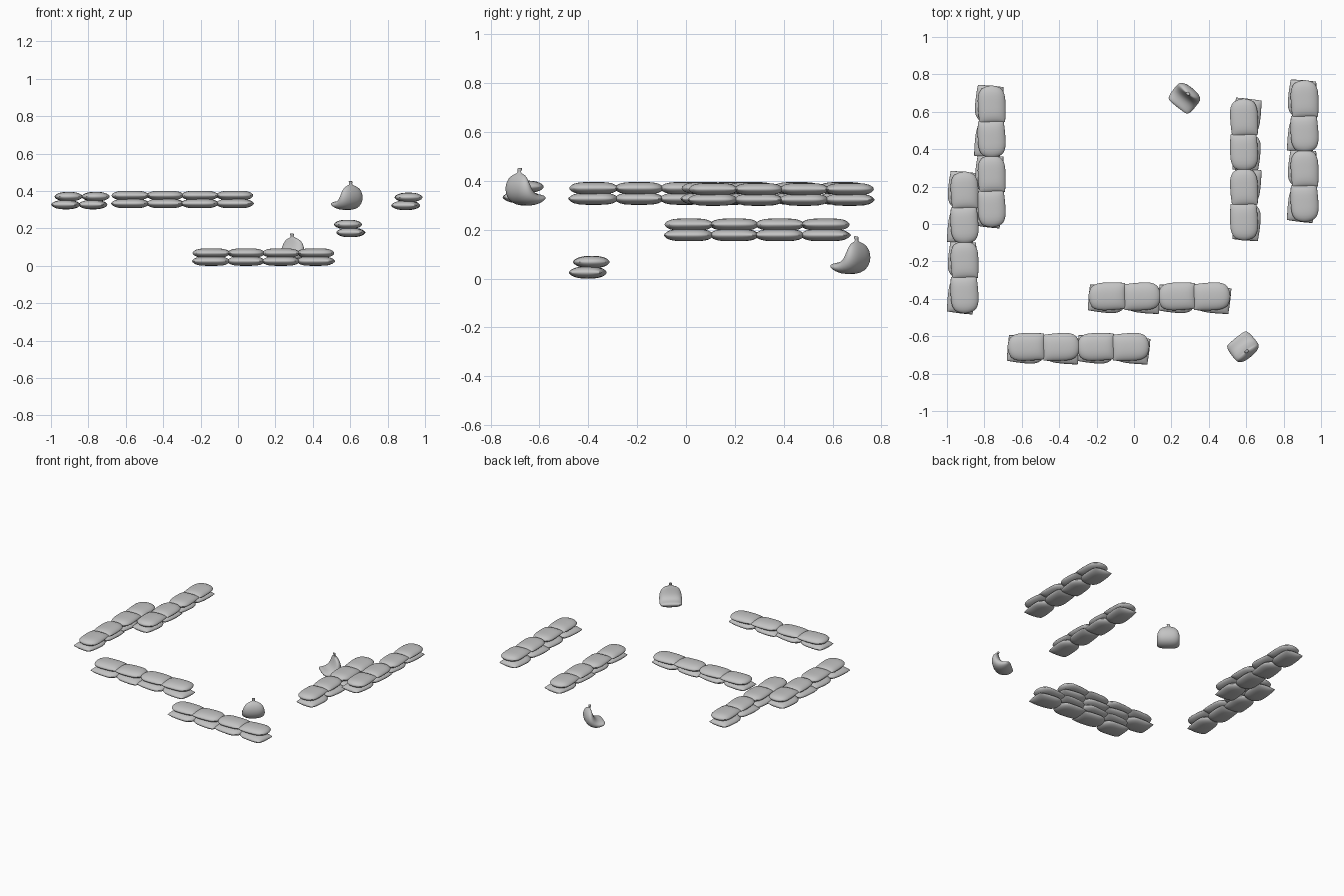
import bpy, bmesh, math
from mathutils import Matrix, Vector

cube = bpy.data.objects.get("Cube")
if cube:
    bpy.data.objects.remove(cube, do_unlink=True)

canvas = bpy.data.materials.new("grey_canvas")
canvas.use_nodes = True
GREY = (0.55, 0.55, 0.55, 1)
canvas.diffuse_color = GREY
canvas.node_tree.nodes["Principled BSDF"].inputs["Base Color"].default_value = GREY


def finish(bm, name):
    bmesh.ops.remove_doubles(bm, verts=bm.verts, dist=0.0004)
    bmesh.ops.recalc_face_normals(bm, faces=bm.faces)
    mesh = bpy.data.meshes.new(name)
    bm.to_mesh(mesh)
    bm.free()
    mesh.materials.append(canvas)
    for p in mesh.polygons:
        p.use_smooth = True
    obj = bpy.data.objects.new(name, mesh)
    bpy.context.collection.objects.link(obj)
    return obj


# Pillow-shaped bag: square sewn end at -x, rounded end at +x
def add_bag(bm, matrix, length=0.2, width=0.148, height=0.05, n=14):
    def point(i, j, side):
        t = math.sin(math.pi * (i / n - 0.5))
        v = math.sin(math.pi * (j / n - 0.5))
        if t > 0:
            half, reach = 1 - 0.3 * t ** 3, 1 - 0.16 * t * v * v
        else:
            half, reach = 1 - 0.08 * t * t, 1 - 0.02 * v * v
        puff = (max(0, 1 - t ** 4) * max(0, 1 - abs(v) ** 2.6)) ** 0.6
        return matrix @ Vector((t * reach * length / 2, v * half * width / 2,
                                side * puff * height / 2))
    for side in (-1, 1):
        grid = [[bm.verts.new(point(i, j, side)) for j in range(n + 1)]
                for i in range(n + 1)]
        for i in range(n):
            for j in range(n):
                bm.faces.new((grid[i][j], grid[i + 1][j],
                              grid[i + 1][j + 1], grid[i][j + 1]))


# Wall of two layers with four bags each, turned alternately
def bag_wall(name, x, y, z, heading):
    bm = bmesh.new()
    place = Matrix.Translation((x, y, z)) @ Matrix.Rotation(math.radians(heading), 4, "Z")
    for layer in range(2):
        for k in range(4):
            flip = 180 * ((k + layer) % 2)
            yaw = (-7, 3)[layer] * (1 if k % 2 else 0.7)
            spot = Matrix.Translation(((k - 1.5) * 0.186, (-0.008, 0.006)[layer],
                                       0.025 + layer * 0.043))
            add_bag(bm, place @ spot @ Matrix.Rotation(math.radians(flip + yaw), 4, "Z"))
    finish(bm, name)


bag_wall("right_inner_wall", -0.767, 0.361, 0.302, -90)
bag_wall("right_outer_wall", -0.912, -0.099, 0.302, -90)
bag_wall("front_upper_wall", -0.297, -0.663, 0.308, 0)
bag_wall("front_lower_wall", 0.136, -0.393, 0.0, 0)
bag_wall("left_inner_wall", 0.594, 0.291, 0.153, 90)
bag_wall("left_outer_wall", 0.906, 0.39, 0.298, -90)

# Slumped sack sections from toe to tied neck:
# inner (u, z), outer (u, z), half width
SECTIONS = [
    (0.066, 0.040, 0.066, 0.036, 0.050),
    (0.058, 0.051, 0.060, 0.022, 0.068),
    (0.040, 0.052, 0.040, 0.008, 0.074),
    (0.014, 0.058, 0.006, 0.000, 0.076),
    (-0.002, 0.076, -0.036, 0.010, 0.076),
    (-0.010, 0.095, -0.060, 0.040, 0.075),
    (-0.016, 0.112, -0.066, 0.076, 0.068),
    (-0.020, 0.126, -0.059, 0.108, 0.054),
    (-0.023, 0.134, -0.046, 0.128, 0.032),
    (-0.025, 0.138, -0.034, 0.136, 0.010),
    (-0.022, 0.146, -0.034, 0.144, 0.007),
    (-0.016, 0.158, -0.036, 0.154, 0.014),
    (-0.022, 0.159, -0.032, 0.157, 0.006),
]


def slumped_sack(name, x, y, z, heading, n=24):
    bm = bmesh.new()
    place = Matrix.Translation((x, y, z)) @ Matrix.Rotation(math.radians(heading), 4, "Z")
    rings = []
    for iu, iz, ou, oz, half in SECTIONS:
        a, b = Vector((iu, 0, iz)), Vector((ou, 0, oz))
        ring = []
        for k in range(n):
            ang = 2 * math.pi * k / n
            c, s = math.cos(ang), math.sin(ang)
            wide = math.copysign(abs(c) ** 0.75, c) * half
            p = (a + b) / 2 + (a - b) / 2 * s + Vector((0, wide, 0))
            ring.append(bm.verts.new(place @ p))
        rings.append(ring)
    for r, q in zip(rings, rings[1:]):
        for k in range(n):
            m = (k + 1) % n
            bm.faces.new((r[k], r[m], q[m], q[k]))
    bm.faces.new(rings[0])
    bm.faces.new(rings[-1])
    sack = finish(bm, name)
    sub = sack.modifiers.new("Smooth", "SUBSURF")
    sub.levels = sub.render_levels = 1


slumped_sack("front_slumped_sack", 0.585, -0.66, 0.295, 129)
slumped_sack("back_slumped_sack", 0.272, 0.676, 0.015, 231.5)
